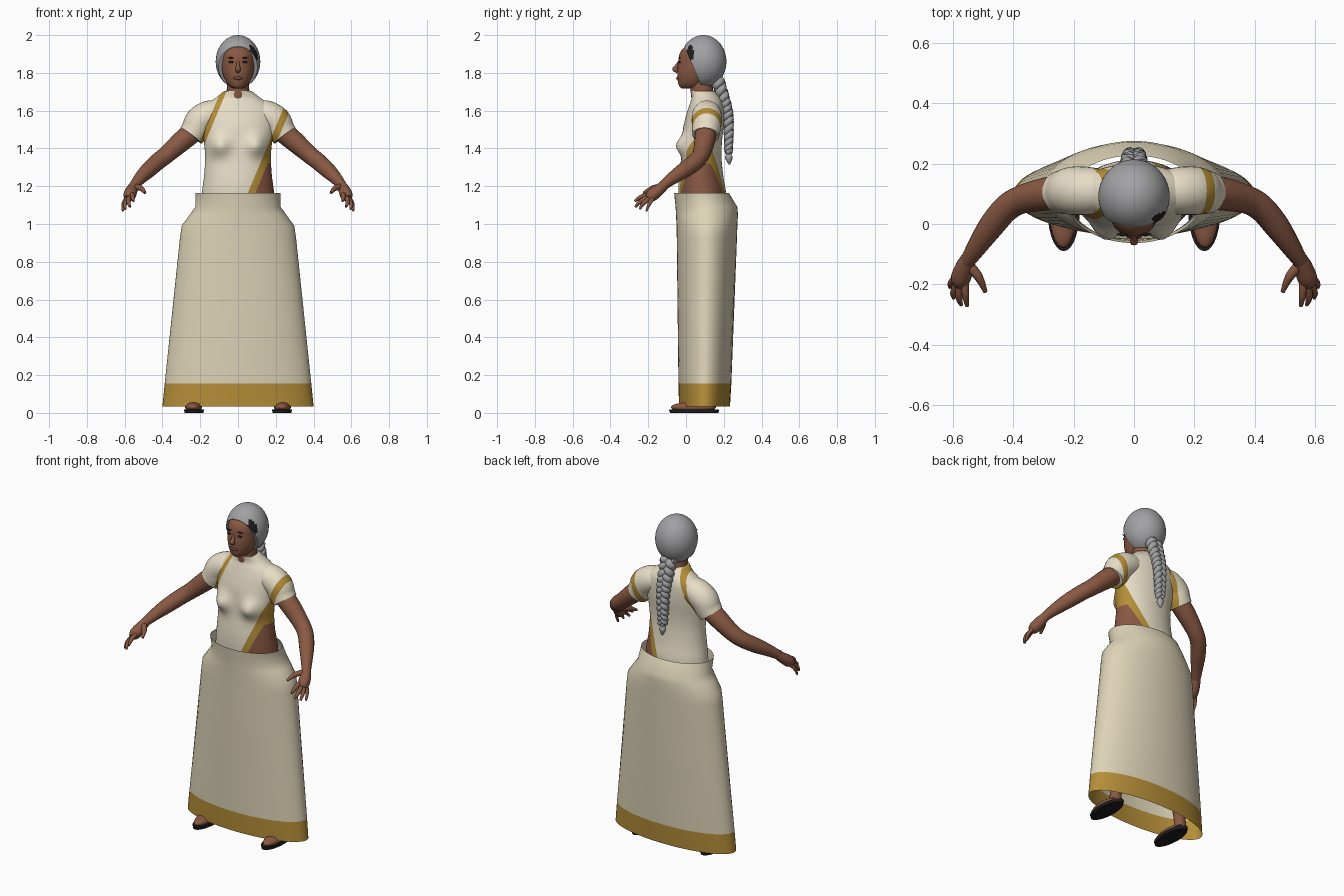
import bpy, bmesh, math
from mathutils import Vector

cube = bpy.data.objects.get("Cube")
if cube:
    bpy.data.objects.remove(cube, do_unlink=True)


def material(name, rgb):
    m = bpy.data.materials.new(name)
    m.use_nodes = True
    m.diffuse_color = (*rgb, 1)
    bsdf = next(n for n in m.node_tree.nodes if n.type == 'BSDF_PRINCIPLED')
    bsdf.inputs["Base Color"].default_value = (*rgb, 1)
    return m


CREAM = material("cream cloth", (.80, .73, .57))
LINEN = material("skirt linen", (.72, .65, .47))
GOLD = material("gold trim", (.46, .27, .04))
SKIN = material("brown skin", (.25, .10, .056))
GREY = material("grey hair", (.36, .36, .37))
DARK = material("dark", (.015, .012, .012))
LIPS = material("lips", (.19, .06, .045))


def spline(rows, steps):
    """Catmull-Rom interpolation of tuples."""
    if steps < 2:
        return rows
    out = []
    for i in range(len(rows) - 1):
        a, b, c, d = (rows[min(max(j, 0), len(rows) - 1)] for j in range(i - 1, i + 3))
        for k in range(steps):
            t = k / steps
            out.append(tuple(q + .5 * t * (r - p + t * (2*p - 5*q + 4*r - s + t * (3*(q - r) + s - p)))
                             for p, q, r, s in zip(a, b, c, d)))
    return out + [rows[-1]]


def finish(bm, name, mats, rule=None, angle=50):
    bmesh.ops.recalc_face_normals(bm, faces=bm.faces)
    for f in bm.faces:
        f.material_index = rule(f.calc_center_median()) if rule else 0
    mesh = bpy.data.meshes.new(name)
    bm.to_mesh(mesh)
    bm.free()
    for m in mats:
        mesh.materials.append(m)
    ob = bpy.data.objects.new(name, mesh)
    bpy.context.collection.objects.link(ob)
    bpy.ops.object.select_all(action='DESELECT')
    ob.select_set(True)
    bpy.context.view_layer.objects.active = ob
    bpy.ops.object.shade_smooth_by_angle(angle=math.radians(angle))
    return ob


def bridge(rings, caps=True):
    bm = bmesh.new()
    vs = [[bm.verts.new(p) for p in ring] for ring in rings]
    n = len(vs[0])
    for a, b in zip(vs, vs[1:]):
        for i in range(n):
            bm.faces.new((a[i], a[(i + 1) % n], b[(i + 1) % n], b[i]))
    if caps:
        bm.faces.new(vs[0])
        bm.faces.new(vs[-1])
    return bm


def loft(rows, n=40, steps=4, caps=True, cx=0):
    """Upright body from rows of (z, half width, front y, back y)."""
    rings = []
    for z, w, f, b in spline(rows, steps):
        ts = [math.tau * i / n for i in range(n)]
        rings.append([(cx + w * math.cos(t), (f + b) / 2 + (b - f) / 2 * math.sin(t), z) for t in ts])
    return bridge(rings, caps)


def tube(rows, n=16, steps=4):
    """Round limb along rows of (x, y, z, radius)."""
    pts = spline(rows, steps)
    rings = []
    for i, p in enumerate(pts):
        t = Vector(pts[min(i + 1, len(pts) - 1)][:3]) - Vector(pts[max(i - 1, 0)][:3])
        side = t.cross(Vector((0, 1, 0))).normalized()
        up = side.cross(t).normalized()
        rings.append([Vector(p[:3]) + p[3] * (side * math.cos(a) + up * math.sin(a))
                      for a in (math.tau * k / n for k in range(n))])
    return bridge(rings)


def ball(centre, size, segs=20):
    bm = bmesh.new()
    bmesh.ops.create_uvsphere(bm, u_segments=segs, v_segments=segs * 3 // 4, radius=1)
    bmesh.ops.scale(bm, vec=size, verts=bm.verts)
    bmesh.ops.translate(bm, vec=centre, verts=bm.verts)
    return bm


def cut(bm, co, no, clear=False):
    geom = bm.verts[:] + bm.edges[:] + bm.faces[:]
    return bmesh.ops.bisect_plane(bm, geom=geom, plane_co=co, plane_no=no, clear_outer=clear)


def mirrored(rows, s):
    return [(s * r[0], *r[1:]) for r in rows]


# Drape edges: distances outward from the slanted left and right borders
SLOPE = .42
LEFT_W, RIGHT_W = .04, .03


def left_edge(p):
    return p.x - .05 - (p.z - 1.16) * SLOPE


def right_edge(p):
    return -p.x - .07 - (1.68 - p.z) * SLOPE


def cut_drape(bm):
    for w in (0, LEFT_W):
        cut(bm, (.05 + w, 0, 1.16), (1, 0, -SLOPE))
    for w in (0, RIGHT_W):
        cut(bm, (-.07 - w, 0, 1.68), (-1, 0, SLOPE))


def sleeve_rule(p):
    return int(0 < left_edge(p) < LEFT_W or 0 < right_edge(p) < RIGHT_W)


def torso_rule(p):
    if left_edge(p) > LEFT_W and p.z < 1.45:
        return 2 if p.z < 1.32 else 1
    return sleeve_rule(p)


# Torso with bust
bm = loft([(1.05, .20, -.03, .21), (1.16, .192, -.04, .212), (1.25, .18, -.038, .198),
           (1.35, .174, -.025, .188), (1.43, .18, -.02, .19), (1.51, .192, -.015, .198),
           (1.58, .195, .002, .2), (1.63, .17, .018, .196), (1.67, .115, .03, .18),
           (1.705, .072, .025, .15)], n=64, steps=5)
for v in bm.verts:
    if v.co.y < .08:
        v.co.y -= .048 * math.exp(-((abs(v.co.x) - .1) ** 2 + (v.co.z - 1.415) ** 2) / .003)
cut_drape(bm)
cut(bm, (0, 0, 1.32), (0, 0, 1))
cut(bm, (0, 0, 1.45), (0, 0, 1))
finish(bm, "draped_blouse", [CREAM, GOLD, SKIN], torso_rule)

# Skirt with hem band
skirt = loft([(1.165, .225, -.063, .227), (1.09, .226, -.055, .272), (1.05, .255, -.053, .275),
              (.99, .298, -.05, .272), (.93, .307, -.049, .27), (.155, .388, -.04, .24),
              (.035, .40, -.037, .233)], n=64, steps=1, caps=False)
finish(skirt, "long_skirt", [LINEN, GOLD], lambda p: int(p.z < .155))

# Limbs
ARM = [(.2, .11, 1.52, .058), (.29, .1, 1.445, .055), (.375, .08, 1.37, .047), (.425, .05, 1.33, .045),
       (.475, -.01, 1.285, .042), (.52, -.075, 1.24, .033), (.553, -.125, 1.2, .025)]
PALM = [(.545, -.11, 1.21, .025), (.562, -.145, 1.18, .031), (.574, -.18, 1.152, .033), (.58, -.2, 1.135, .022)]
FINGERS = {"thumb": [(.548, -.135, 1.195, .018), (.515, -.175, 1.19, .015), (.492, -.225, 1.165, .007)],
           "index_finger": [(.56, -.185, 1.16, .013), (.558, -.235, 1.145, .012), (.553, -.272, 1.12, .006)],
           "middle_finger": [(.572, -.185, 1.15, .013), (.58, -.24, 1.12, .012), (.572, -.268, 1.09, .006)],
           "ring_finger": [(.58, -.18, 1.145, .013), (.598, -.225, 1.11, .011), (.597, -.245, 1.078, .006)],
           "little_finger": [(.585, -.17, 1.145, .012), (.607, -.195, 1.105, .01), (.61, -.21, 1.067, .005)]}
SLEEVE = [(.1, .11, 1.585, .07), (.15, .11, 1.575, .079), (.2, .11, 1.545, .08), (.225, .107, 1.5, .075),
          (.248, .104, 1.468, .07)]
LEG = [(.235, .12, .03, .036), (.23, .12, .1, .034), (.2, .13, .3, .052), (.16, .11, .52, .055),
       (.11, .09, .85, .08), (.1, .09, 1.05, .085)]

for side, s in (("left", 1), ("right", -1)):
    bm = tube(mirrored(SLEEVE, s), n=32)
    cut_drape(bm)
    finish(bm, side + "_sleeve", [CREAM, GOLD], sleeve_rule)
    finish(tube(mirrored(ARM, s), n=20), side + "_arm", [SKIN])
    finish(tube(mirrored(PALM, s)), side + "_palm", [SKIN])
    for name, rows in FINGERS.items():
        finish(tube(mirrored(rows, s), n=10), side + "_" + name, [SKIN])
    finish(tube(mirrored(LEG, s)), side + "_leg", [SKIN])
    finish(ball((s * .235, .04, .03), (.045, .12, .028)), side + "_foot", [SKIN])
    sole = loft([(0, .05, -.085, .172), (.018, .053, -.09, .176)], n=28, steps=1, cx=s * .233)
    finish(sole, side + "_sandal", [DARK])
    finish(ball((s * .037, -.035, 1.857), (.014, .006, .006), 12), side + "_eye", [DARK])
    finish(ball((s * .038, -.034, 1.88), (.02, .005, .003), 12), side + "_eyebrow", [DARK])

# Neck, head and face
finish(tube([(0, .1, 1.62, .066), (0, .085, 1.7, .06), (0, .075, 1.79, .058)], n=24), "neck", [SKIN])
finish(loft([(1.718, .022, -.022, .05), (1.73, .046, -.036, .09), (1.76, .067, -.044, .12),
             (1.8, .082, -.046, .15), (1.85, .088, -.042, .17), (1.9, .087, -.034, .17),
             (1.935, .075, -.01, .16), (1.965, .04, .035, .12)]), "head", [SKIN])
finish(tube([(0, -.036, 1.86, .007), (0, -.05, 1.835, .01), (0, -.058, 1.82, .014), (0, -.042, 1.81, .012)], n=12),
       "nose", [SKIN])
finish(ball((0, -.042, 1.772), (.026, .01, .009), 14), "lips", [LIPS])

# Hair cap, sliced along the hairline, with a dark patch over the left temple
bm = ball((0, .092, 1.86), (.118, .122, .14), 56)
rim = cut(bm, (0, -.012, 1.95), (0, -1, -.42), clear=True)["geom_cut"]
bmesh.ops.holes_fill(bm, edges=[e for e in rim if isinstance(e, bmesh.types.BMEdge)], sides=0)


def hair_rule(p):
    return int(p.x > .06 and ((p.y - .015) / .025) ** 2 + ((p.z - 1.905) / .05) ** 2 < 1)


finish(bm, "hair", [GREY, DARK], hair_rule)

# Braid of three woven strands and its tuft
PATH = spline([(.165, 1.765), (.2, 1.66), (.222, 1.57), (.226, 1.46), (.225, 1.38)], 14)
for k in range(3):
    rows = []
    for i, (y, z) in enumerate(PATH):
        f = i / (len(PATH) - 1)
        a = f * 8 * math.pi + math.tau * k / 3
        w = .03 - .014 * f
        rows.append((w * math.sin(a), y + .55 * w * math.sin(2 * a), z, .024 - .01 * f))
    finish(tube(rows, n=12, steps=1), "braid_strand", [GREY])
finish(tube([(0, .225, 1.395, .018), (0, .226, 1.375, .012), (0, .227, 1.35, .02), (0, .23, 1.315, .004)]),
       "braid_tuft", [GREY])
